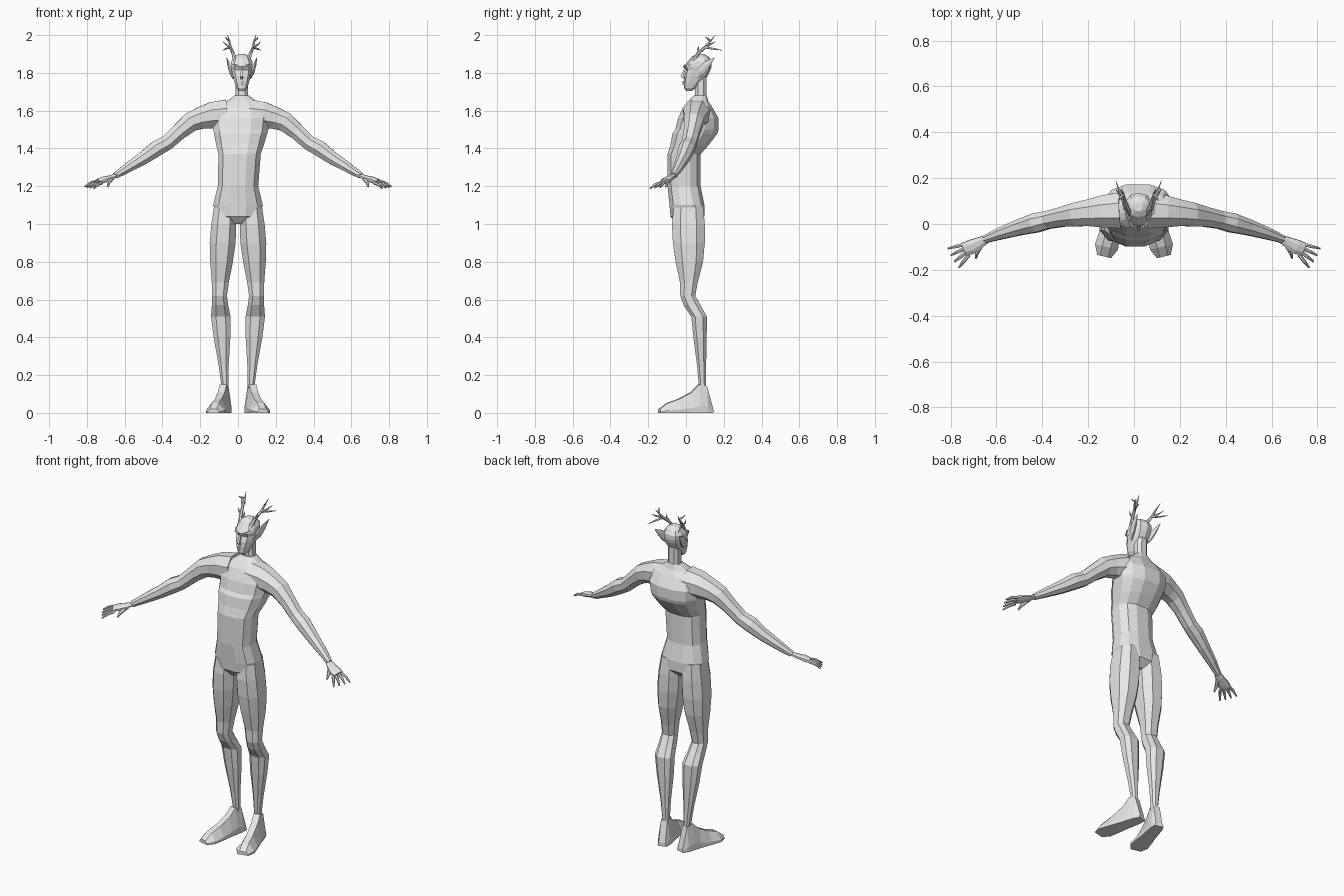
import bpy, bmesh, math
from mathutils import Vector

if "Cube" in bpy.data.objects:
    bpy.data.objects.remove(bpy.data.objects["Cube"])

skin = bpy.data.materials.new("plain grey")
skin.use_nodes = True
grey = (0.8, 0.8, 0.8, 1)
skin.diffuse_color = grey
skin.node_tree.nodes["Principled BSDF"].inputs["Base Color"].default_value = grey

ACROSS, DEEP = Vector((1, 0, 0)), Vector((0, 1, 0))
HEAD_X = .02


def skin_rings(name, rings):
    """Bridge equal rings of points into one closed flat-shaded mesh."""
    bm = bmesh.new()
    loops = [[bm.verts.new(point) for point in ring] for ring in rings]
    count = len(loops[0])
    for low, high in zip(loops, loops[1:]):
        for i in range(count):
            j = (i + 1) % count
            bm.faces.new((low[i], low[j], high[j], high[i]))
    bm.faces.new(loops[0][::-1])
    bm.faces.new(loops[-1])
    bmesh.ops.recalc_face_normals(bm, faces=bm.faces)
    mesh = bpy.data.meshes.new(name)
    bm.to_mesh(mesh)
    bm.free()
    mesh.materials.append(skin)
    bpy.context.collection.objects.link(bpy.data.objects.new(name, mesh))


def oval(centre, u, v, sides, power=1.0):
    """Ring around a centre; a power under one makes it boxier."""
    def bend(value):
        return math.copysign(abs(value) ** power, value)
    angles = [math.tau * (i + .5) / sides for i in range(sides)]
    return [centre + u * bend(math.cos(a)) + v * bend(math.sin(a)) for a in angles]


def stack(name, rows, sides, centre_x):
    """Horizontal rings, each given as height, half width, front and back."""
    rings = []
    for z, half, front, back in rows:
        centre = Vector((centre_x(z), (front + back) / 2, z))
        rings.append(oval(centre, ACROSS * half, DEEP * (back - front) / 2, sides, .8))
    skin_rings(name, rings)


def tube(name, path, widths, sides=6, flat=1.0, wide=DEEP):
    """Tapered limb along a path; flat scales its thickness."""
    rings = []
    for i, point in enumerate(path):
        along = path[min(i + 1, len(path) - 1)] - path[max(i - 1, 0)]
        along.normalize()
        u = (wide - along * wide.dot(along)).normalized()
        rings.append(oval(point, u * widths[i], along.cross(u) * widths[i] * flat, sides))
    skin_rings(name, rings)


def placed(points, side, shift=0.0):
    """Points of one half, put on the wanted side of the middle plane."""
    return [Vector((side * x + shift, y, z)) for x, y, z in points]


def spine(z):
    """The upper body leans slightly towards the model's left."""
    return HEAD_X * min(max((z - 1.2) / .4, 0), 1)


# Torso, from the crotch up to the base of the neck
stack("torso", [
    (1, .04, -.05, .06), (1.04, .115, -.085, .1), (1.1, .135, -.09, .1),
    (1.2, .11, -.1, .08), (1.37, .115, -.1, .08), (1.42, .13, -.085, .125),
    (1.48, .145, -.075, .17), (1.5, .15, -.06, .175), (1.56, .155, -.045, .175),
    (1.62, .14, -.015, .14), (1.65, .08, .01, .12), (1.68, .04, .04, .11)], 12, spine)

# Neck and head
stack("neck", [(1.63, .06, .02, .12), (1.68, .036, .045, .11),
               (1.78, .034, .045, .11)], 8, spine)
stack("head", [
    (1.705, .018, 0, .03), (1.72, .03, -.01, .055), (1.75, .04, -.012, .085),
    (1.785, .05, -.01, .115), (1.815, .056, 0, .13), (1.835, .059, -.01, .136),
    (1.86, .058, .01, .136), (1.885, .044, .03, .12), (1.9, .02, .055, .095)], 10, spine)
tube("nose", placed([(0, 0, 1.835), (0, -.022, 1.78), (0, -.005, 1.77)], 1, HEAD_X),
     [.005, .01, .008], sides=4, wide=ACROSS)
for lip, z in (("upper_lip", 1.752), ("lower_lip", 1.74)):
    mouth = [(-.02, 0, z), (0, -.014, z), (.02, 0, z)]
    tube(lip, placed(mouth, 1, HEAD_X), [.003, .006, .003], sides=4)

for label, side in (("left", 1), ("right", -1)):
    # Pointed ear and brow
    ear = [(.045, .05, 1.775), (.06, .08, 1.81), (.07, .11, 1.845), (.08, .15, 1.88)]
    tube(label + "_ear", placed(ear, side, HEAD_X), [.012, .025, .022, .002],
         flat=.35, wide=Vector((0, 1, -1)))
    brow = [(.01, -.01, 1.83), (.03, -.008, 1.84), (.05, .025, 1.845)]
    tube(label + "_brow", placed(brow, side, HEAD_X), [.005, .006, .004], sides=4)

    # Antler: a stem, and tines that leave it at a joint by an offset
    stem = placed([(.036, .04, 1.865), (.046, .065, 1.905), (.06, .1, 1.935),
                   (.066, .13, 1.97), (.075, .155, 2)], side, HEAD_X)
    tube(label + "_antler", stem, [.011, .009, .008, .005, .001], wide=ACROSS)
    tines = [(1, (.02, 0, .04)), (2, (.04, .09, -.015)),
             (2, (.04, .055, .03)), (3, (.02, -.03, .02))]
    for number, (joint, offset) in enumerate(tines):
        start = stem[joint]
        tip = start + placed([offset], side)[0]
        middle = start.lerp(tip, .5) + ACROSS * side * .004
        tube(f"{label}_antler_tine_{number}", [start, middle, tip],
             [.006, .005, .001], sides=5, wide=ACROSS)

    # Arm to the wrist, as reach, height and radius; it sweeps gently forward
    arm = [(.06, 1.58, .085), (.14, 1.575, .075), (.2, 1.56, .062), (.25, 1.54, .056),
           (.31, 1.49, .046), (.375, 1.43, .042), (.43, 1.4, .045), (.5, 1.35, .037),
           (.58, 1.3, .028), (.65, 1.256, .018)]
    path = [(reach, .06 - .3 * reach ** 2, z) for reach, z, radius in arm]
    tube(label + "_arm", placed(path, side), [radius for reach, z, radius in arm], sides=8)

    # Palm, four fanned fingers and a thumb
    palm = [(.64, -.065, 1.26), (.67, -.08, 1.247), (.71, -.1, 1.235), (.74, -.11, 1.225)]
    tube(label + "_palm", placed(palm, side), [.018, .026, .034, .031],
         sides=8, flat=.45, wide=Vector((side * .4, 1, .15)))
    for k in range(4):
        root = Vector((.745 - .008 * k, -.09 - .015 * k, 1.227 - .003 * k))
        angle = -.25 - .22 * k
        tip = root + Vector((.07 * math.cos(angle), .07 * math.sin(angle), -.03))
        knuckle = root.lerp(tip, .5) + Vector((0, 0, .006))
        tube(f"{label}_finger_{k}", placed([root, knuckle, tip], side), [.009, .008, .004])
    thumb = [(.665, -.09, 1.243), (.685, -.125, 1.22), (.69, -.15, 1.197)]
    tube(label + "_thumb", placed(thumb, side), [.011, .01, .004], wide=ACROSS)

    # Leg from hip to ankle, bowed outwards at the knee
    stack(label + "_leg", [
        (1.1, .06, -.07, .095), (1, .07, -.08, .105), (.9, .073, -.075, .105),
        (.8, .064, -.06, .095), (.69, .048, -.035, .065), (.62, .042, -.033, .052),
        (.57, .046, -.015, .08), (.51, .055, .025, .113), (.4, .047, .037, .112),
        (.25, .028, .057, .108), (.13, .018, .068, .108)],
        8, lambda z: side * (.098 - .06 * abs(z - .62)))

    # Splayed foot: arched sections from heel to toe, as depth, half width and height
    rings = []
    for y, half, top in [(.14, .024, .02), (.108, .033, .14), (.066, .036, .15),
                         (.025, .038, .108), (-.04, .045, .073), (-.1, .05, .052),
                         (-.142, .03, .02)]:
        crest = .018 / half
        arch = [(-1, 0), (-1, .25), (-crest, 1), (crest, 1), (1, .25), (1, 0)]
        middle = .095 - .25 * y
        rings.append([(side * (middle + half * w), y + .25 * half * w, top * h)
                      for w, h in arch])
    skin_rings(label + "_foot", rings)
